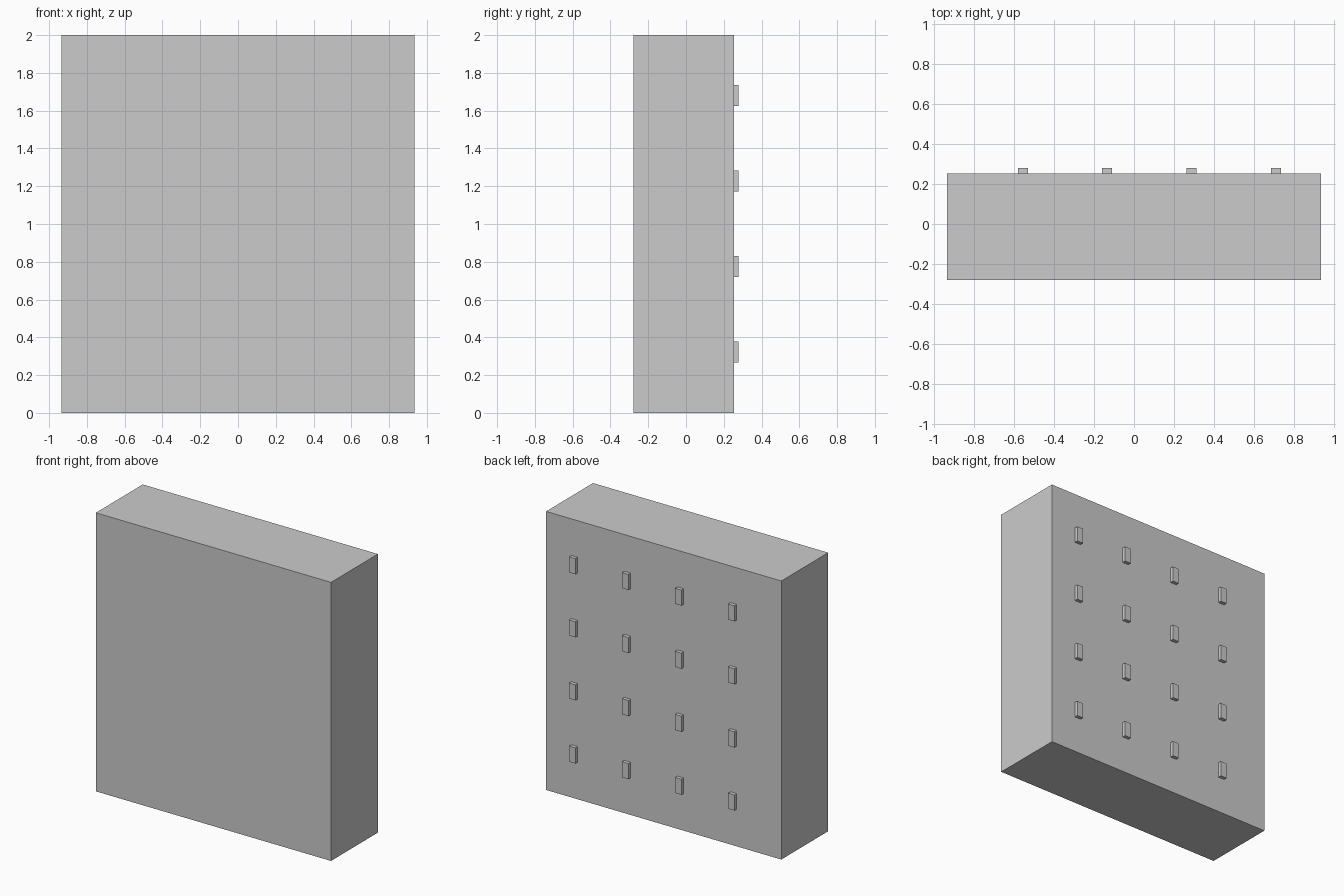
import bpy

if "Cube" in bpy.data.objects:
    bpy.data.objects.remove(bpy.data.objects["Cube"])


def box(name, x, y, z):
    """Axis-aligned box from (min, max) pairs."""
    bpy.ops.mesh.primitive_cube_add(size=1, location=[(a + b) / 2 for a, b in (x, y, z)])
    ob = bpy.context.object
    ob.name = name
    ob.scale = [b - a for a, b in (x, y, z)]
    bpy.ops.object.transform_apply(location=False, rotation=False, scale=True)
    return ob


# Locker cabinet body
box("cabinet_body", (-0.934, 0.934), (-0.279, 0.253), (0, 2))

# Grid of door handles on the back (+y) face
for row in range(4):
    for col in range(4):
        x = -0.555 + 0.421 * col
        z = 0.323 + 0.4527 * row
        box(f"handle_{row}_{col}", (x - 0.025, x + 0.025), (0.253, 0.279), (z - 0.056, z + 0.056))
